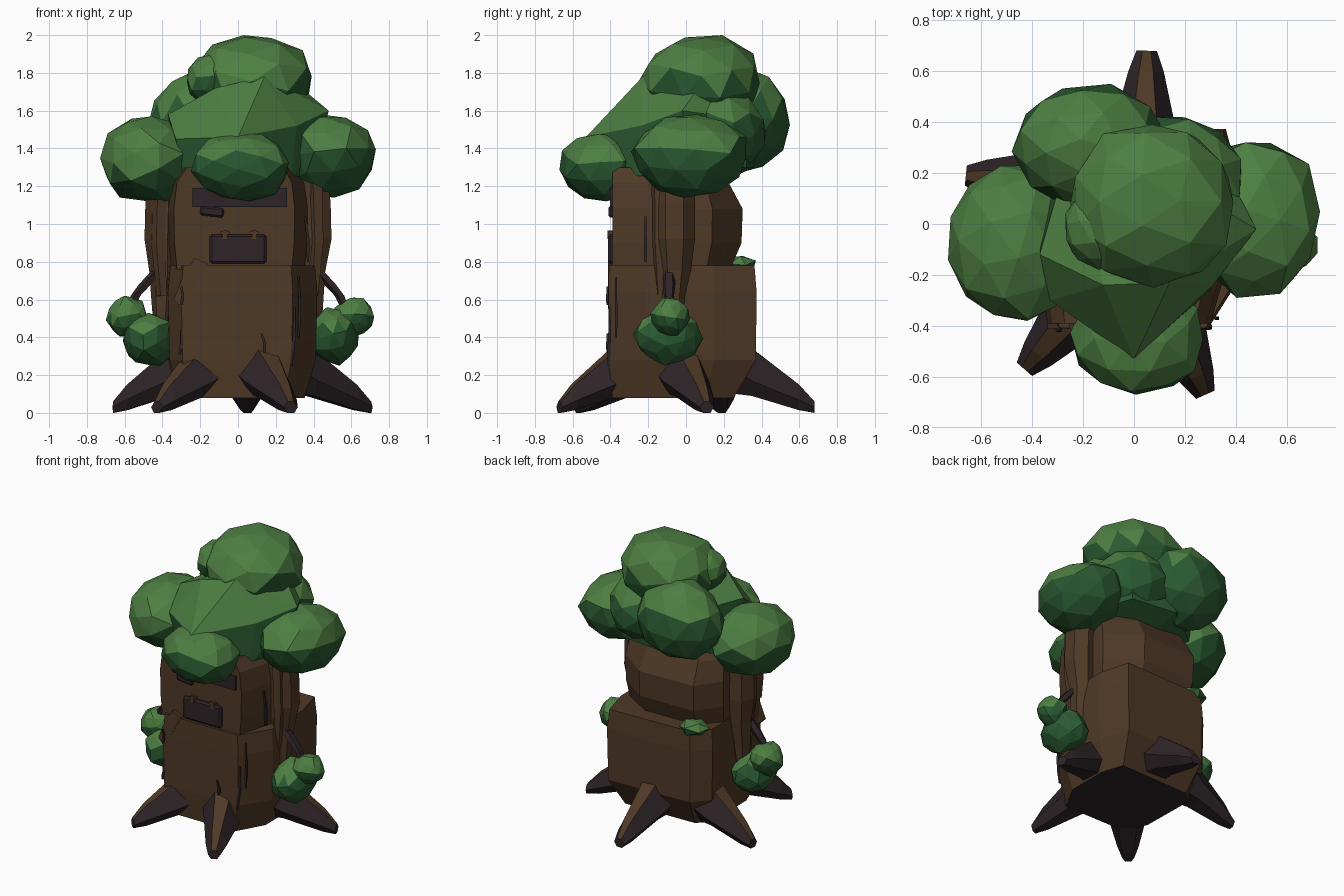
import bpy, bmesh, math, random
from mathutils import Vector, Matrix

if "Cube" in bpy.data.objects:
    bpy.data.objects.remove(bpy.data.objects["Cube"])

random.seed(4)


def mat(name, r, g, b):
    m = bpy.data.materials.new(name)
    lin = [((c / 255 + 0.055) / 1.055) ** 2.4 for c in (r, g, b)]
    m.diffuse_color = (*lin, 1)
    m.use_nodes = True
    m.node_tree.nodes["Principled BSDF"].inputs["Base Color"].default_value = m.diffuse_color
    return m


BARK = mat("bark brown", 79, 57, 38)
DARK = mat("dark bark", 46, 36, 39)
LEAF = mat("light leaf", 77, 126, 66)
SHADE = mat("deep leaf", 42, 90, 49)


def finish(bm, name, mats, rule=None):
    bmesh.ops.recalc_face_normals(bm, faces=bm.faces[:])
    bm.normal_update()
    if rule:
        for f in bm.faces:
            f.material_index = rule(f)
    me = bpy.data.meshes.new(name)
    bm.to_mesh(me)
    bm.free()
    for m in mats:
        me.materials.append(m)
    ob = bpy.data.objects.new(name, me)
    bpy.context.collection.objects.link(ob)
    return ob


def loft(name, rings, mats, rule=None):
    """Skin a list of equal-length rings and cap both ends."""
    bm = bmesh.new()
    vs = [[bm.verts.new(p) for p in r] for r in rings]
    n = len(vs[0])
    for a, b in zip(vs, vs[1:]):
        for i in range(n):
            j = (i + 1) % n
            bm.faces.new((a[i], a[j], b[j], b[i]))
    bm.faces.new(vs[0])
    bm.faces.new(vs[-1])
    return finish(bm, name, mats, rule)


def blob(name, lo, hi, jitter=0.06, light_above=0.12, sub=2):
    """Faceted leaf clump fitted to a bounding box, light on top and deep green below."""
    bm = bmesh.new()
    bmesh.ops.create_icosphere(bm, subdivisions=sub, radius=1)
    bmesh.ops.rotate(bm, verts=bm.verts, matrix=Matrix.Rotation(random.uniform(0, 6), 3, (0.3, 0.5, 0.8)))
    for v in bm.verts:
        v.co *= 1 + random.uniform(-jitter, jitter)
    for k in range(3):
        a = min(v.co[k] for v in bm.verts)
        b = max(v.co[k] for v in bm.verts)
        for v in bm.verts:
            v.co[k] = lo[k] + (v.co[k] - a) / (b - a) * (hi[k] - lo[k])
    return finish(bm, name, [LEAF, SHADE], lambda f: 0 if f.normal.z > light_above else 1)


def box(name, lo, hi, m, bevel=0, rot=0):
    bm = bmesh.new()
    bmesh.ops.create_cube(bm, size=1)
    lo, hi = Vector(lo), Vector(hi)
    for v in bm.verts:
        v.co = Vector([v.co[k] * (hi - lo)[k] for k in range(3)])
    if bevel:
        bmesh.ops.bevel(bm, geom=bm.edges[:], offset=bevel, segments=1, affect='EDGES')
    bmesh.ops.rotate(bm, verts=bm.verts, matrix=Matrix.Rotation(rot, 3, 'Y'))
    bmesh.ops.translate(bm, verts=bm.verts, vec=(lo + hi) / 2)
    return finish(bm, name, [m])


def tube(name, pts, m, sides=6, squash=1.0):
    """Loft through (x, y, z, radius) points, cross sections kept horizontal."""
    rings = [[(x + r * math.cos(a), y + squash * r * math.sin(a), z)
              for a in [math.tau * (i + 0.5) / sides for i in range(sides)]]
             for x, y, z, r in pts]
    return loft(name, rings, [m])


# Lower trunk: wide faceted stump with a dark underside
plan = [(-0.30, -0.42), (0.29, -0.42), (0.42, -0.21), (0.42, 0.15),
        (0.36, 0.37), (-0.28, 0.35), (-0.38, 0.24), (-0.37, -0.25)]
rings = [[(x * s, y * (t if y > 0 else 0.98 * s ** 0.3), z) for x, y in plan]
         for z, s, t in ((0.08, 0.84, 0.68), (0.28, 0.98, 1.0), (0.64, 1.0, 1.01), (0.78, 0.97, 0.98))]
loft("lower_trunk", rings, [BARK, DARK], lambda f: 1 if f.normal.z < -0.9 else 0)

# Upper trunk: flat front, bulging back
plan = [(-0.34, -0.39), (0.30, -0.39), (0.37, -0.15), (0.38, 0.14),
        (0.16, 0.30), (-0.26, 0.29), (-0.38, 0.12), (-0.37, -0.15)]
rings = [[(x * s, y * (t if y > 0 else 1), z) for x, y in plan]
         for z, s, t in ((0.76, 0.95, 0.78), (0.90, 0.99, 0.98), (1.08, 1, 1.0), (1.22, 0.95, 0.75), (1.30, 0.8, 0.6))]
loft("upper_trunk", rings, [BARK])
# raised bark lip on the front left of the ledge
loft("bark_lip", [[(-0.34, y, 0.60), (-0.30, y, 0.70), (-0.23, y, 0.82), (-0.16, y, 0.79), (-0.29, y, 0.55)]
                  for y in (-0.412, -0.32)], [BARK])

# Side pillars, ridged, with bent twig
for s, side in ((-1, "left"), (1, "right")):
    k = 0 if s < 0 else 0.01
    tube(side + "_pillar", [(s * 0.40, -0.07, 0.30, 0.03), (s * 0.395, -0.07, 0.55, 0.06),
                            (s * 0.39, -0.06, 0.75, 0.08), (s * (0.395 + k), -0.06, 0.92, 0.10),
                            (s * (0.39 + k), -0.06, 1.12, 0.10), (s * 0.36, -0.06, 1.3, 0.11)], BARK, 7, 1.1)
    tube(side + "_pillar_ridge", [(s * 0.40, -0.13, 0.62, 0.03), (s * 0.42, -0.14, 0.9, 0.04),
                                  (s * 0.41, -0.14, 1.25, 0.045)], BARK, 5)
    tube(side + "_twig", [(s * 0.43, -0.09, 0.75, 0.03), (s * 0.49, -0.09, 0.68, 0.035),
                          (s * 0.54, -0.09, 0.62, 0.028), (s * 0.58, -0.09, 0.52, 0.02)], DARK, 5)

# Bushes at the twig ends, and leaves on the back ledge
blob("right_bush_large", (0.38, -0.28, 0.25), (0.64, 0.09, 0.56), 0.08, 0.5)
blob("right_bush_small", (0.51, -0.19, 0.40), (0.72, 0.02, 0.61), 0.08, 0.0)
blob("left_bush_large", (-0.61, -0.27, 0.25), (-0.33, 0.08, 0.53), 0.08, 0.5)
blob("left_bush_small", (-0.70, -0.18, 0.40), (-0.48, 0.03, 0.62), 0.08, 0.0)
blob("ledge_leaves", (-0.36, 0.20, 0.74), (-0.17, 0.37, 0.83), 0.1, 0.0, 1)


# Roots: tapering hex sections, brown along the top, dark on the flanks
def root(name, base, tip):
    base, tip = Vector(base), Vector(tip)
    d = (tip - base).normalized()
    n = Vector((-d.y, d.x))
    rings = []
    for t, w, top, mid, low in ((-0.25, 0.15, 0.42, 0.22, 0.10), (0.0, 0.13, 0.34, 0.17, 0.09),
                                (0.75, 0.07, 0.15, 0.07, 0.015), (1.0, 0.04, 0.06, 0.03, 0.0)):
        c = base.lerp(tip, t)
        rings.append([(*(c + n * w * u), z) for u, z in
                      ((-0.4, top), (0.4, top), (1, mid), (0.5, low), (-0.5, low), (-1, mid))])
    loft(name, rings, [DARK, BARK], lambda f: 1 if f.normal.z > 0.4 and abs(f.normal.xy.dot(n)) < 0.3 else 0)


root("back_root", (0.04, 0.35), (0.05, 0.68))
root("left_root", (-0.36, 0.16), (-0.66, 0.19))
root("right_root", (0.38, 0.0), (0.70, 0.11))
root("front_left_root", (-0.22, -0.33), (-0.43, -0.57))
root("front_right_root", (0.15, -0.38), (0.28, -0.67))

# Face: brow plate, broken chip, and mouth slab with two pegs
box("brow_plate", (-0.24, -0.402, 1.09), (0.26, -0.37, 1.19), DARK)
box("brow_chip", (-0.20, -0.41, 1.04), (-0.075, -0.37, 1.09), DARK, 0.01, 0.12)
box("mouth_slab", (-0.15, -0.412, 0.79), (0.15, -0.36, 0.945), DARK, 0.012)
for x in (-0.07, 0.085):
    box("mouth_peg", (x - 0.012, -0.415, 0.92), (x + 0.012, -0.38, 0.965), BARK)
    box("mouth_peg_cap", (x - 0.025, -0.41, 0.945), (x + 0.025, -0.38, 0.96), BARK)


# Bark cracks: thin dark slivers
def crack(name, a, b, r=0.012):
    a, b = Vector(a), Vector(b)
    m = a.lerp(b, 0.5) + Vector((0.008, 0, 0))
    tube(name, [(*a, r * 0.6), (*a.lerp(m, 0.5), r), (*m, r * 0.9), (*b, r * 0.6)], DARK, 4)


crack("crack_front_right", (0.28, -0.41, 0.25), (0.30, -0.40, 0.56))
crack("crack_right_corner", (0.32, -0.37, 0.40), (0.32, -0.37, 0.72), 0.01)
crack("crack_front_low", (0.14, -0.415, 0.32), (0.125, -0.415, 0.42))
crack("crack_front_left", (-0.31, -0.405, 0.31), (-0.30, -0.405, 0.44))
crack("crack_left_high", (-0.30, -0.415, 0.57), (-0.30, -0.415, 0.67))
crack("crack_upper_right", (0.37, -0.215, 0.80), (0.355, -0.215, 1.04))

# Crown: leaf clumps around a big pointed centre
blob("crown_top", (-0.25, -0.25, 1.50), (0.39, 0.39, 2.0), 0.05, 0.0)
blob("crown_top_lobe", (-0.27, -0.18, 1.62), (0.0, 0.15, 1.90), 0.05, 0.0)
blob("crown_left", (-0.73, -0.38, 1.12), (-0.22, 0.23, 1.57), 0.05, -0.2)
blob("crown_right", (0.20, -0.29, 1.14), (0.73, 0.32, 1.58), 0.05, 0.25)
blob("crown_front", (-0.25, -0.67, 1.12), (0.27, -0.22, 1.48), 0.05, 0.3)
blob("crown_back", (-0.48, 0.06, 1.27), (0.14, 0.55, 1.82), 0.05, 0.3)
blob("crown_back_filler", (-0.10, -0.05, 1.26), (0.42, 0.42, 1.72), 0.05, 0.4)
bm = bmesh.new()
for p in [(0.0, -0.53, 1.46), (0.14, -0.23, 1.78), (-0.12, -0.24, 1.72), (-0.37, -0.12, 1.58),
          (-0.33, -0.30, 1.45), (0.31, -0.24, 1.52), (0.48, -0.02, 1.60), (0.36, 0.05, 1.70),
          (0.30, 0.33, 1.55), (0.10, 0.38, 1.60), (-0.25, 0.30, 1.6), (0.28, 0.32, 1.30),
          (-0.05, 0.36, 1.30), (-0.34, 0.15, 1.28), (-0.28, -0.30, 1.22), (0.28, -0.28, 1.22),
          (0.40, 0.05, 1.28), (0.0, 0.1, 1.18)]:
    bm.verts.new(p)
bmesh.ops.convex_hull(bm, input=bm.verts[:])
finish(bm, "crown_centre", [LEAF, SHADE], lambda f: 0 if f.normal.z > 0.2 else 1)
